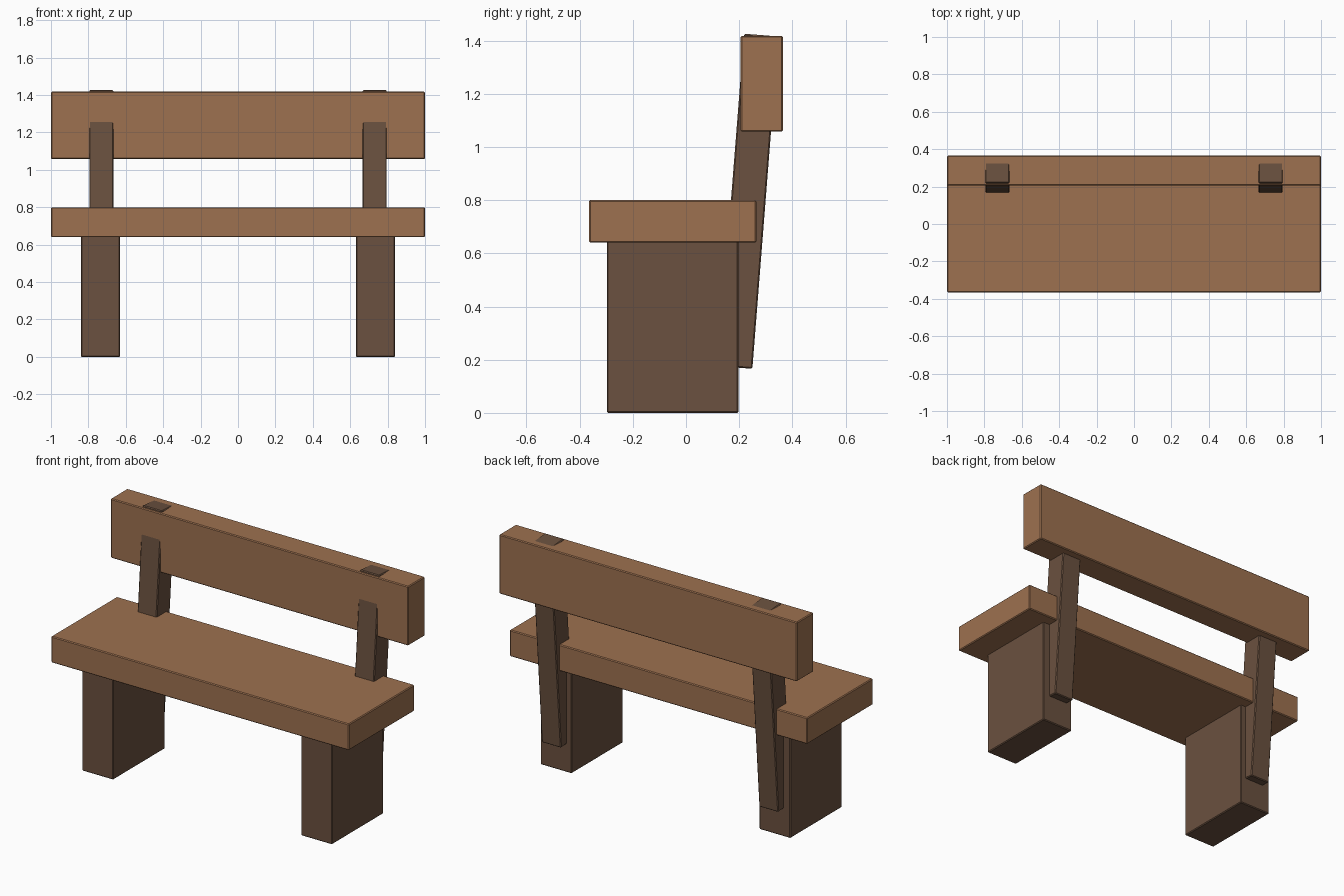
import bpy, bmesh, math
from mathutils import Matrix

if "Cube" in bpy.data.objects:
    bpy.data.objects.remove(bpy.data.objects["Cube"])


def material(name, color):
    m = bpy.data.materials.new(name)
    m.diffuse_color = (*color, 1)
    m.use_nodes = True
    m.node_tree.nodes["Principled BSDF"].inputs["Base Color"].default_value = m.diffuse_color
    return m


light_wood = material("light_wood", (0.34, 0.165, 0.08))
dark_wood = material("dark_wood", (0.145, 0.082, 0.05))


def beam(name, center, size, mat, tilt=0.0):
    """Box with softly chamfered edges, optionally leaning about x."""
    bm = bmesh.new()
    bmesh.ops.create_cube(bm, size=1.0, matrix=Matrix.Diagonal((*size, 1)))
    bmesh.ops.bevel(bm, geom=bm.edges[:], offset=0.005, segments=1,
                    affect='EDGES')
    mesh = bpy.data.meshes.new(name)
    bm.to_mesh(mesh)
    bm.free()
    mesh.materials.append(mat)
    ob = bpy.data.objects.new(name, mesh)
    ob.location = center
    ob.rotation_euler.x = tilt
    bpy.context.collection.objects.link(ob)
    return ob


# Seat plank and backrest plank
beam("seat", (0, -0.05, 0.72), (2.0, 0.63, 0.16), light_wood)
beam("backrest", (0, 0.285, 1.238), (2.0, 0.16, 0.36), light_wood)

# Block legs and leaning back posts on both sides
for side, s in (("left", -1), ("right", 1)):
    beam(f"{side}_leg", (s * 0.735, -0.05, 0.33), (0.21, 0.495, 0.66), dark_wood)
    beam(f"{side}_back_post", (s * 0.73, 0.234, 0.796), (0.13, 0.13, 1.254),
         dark_wood, tilt=-math.radians(4.5))
